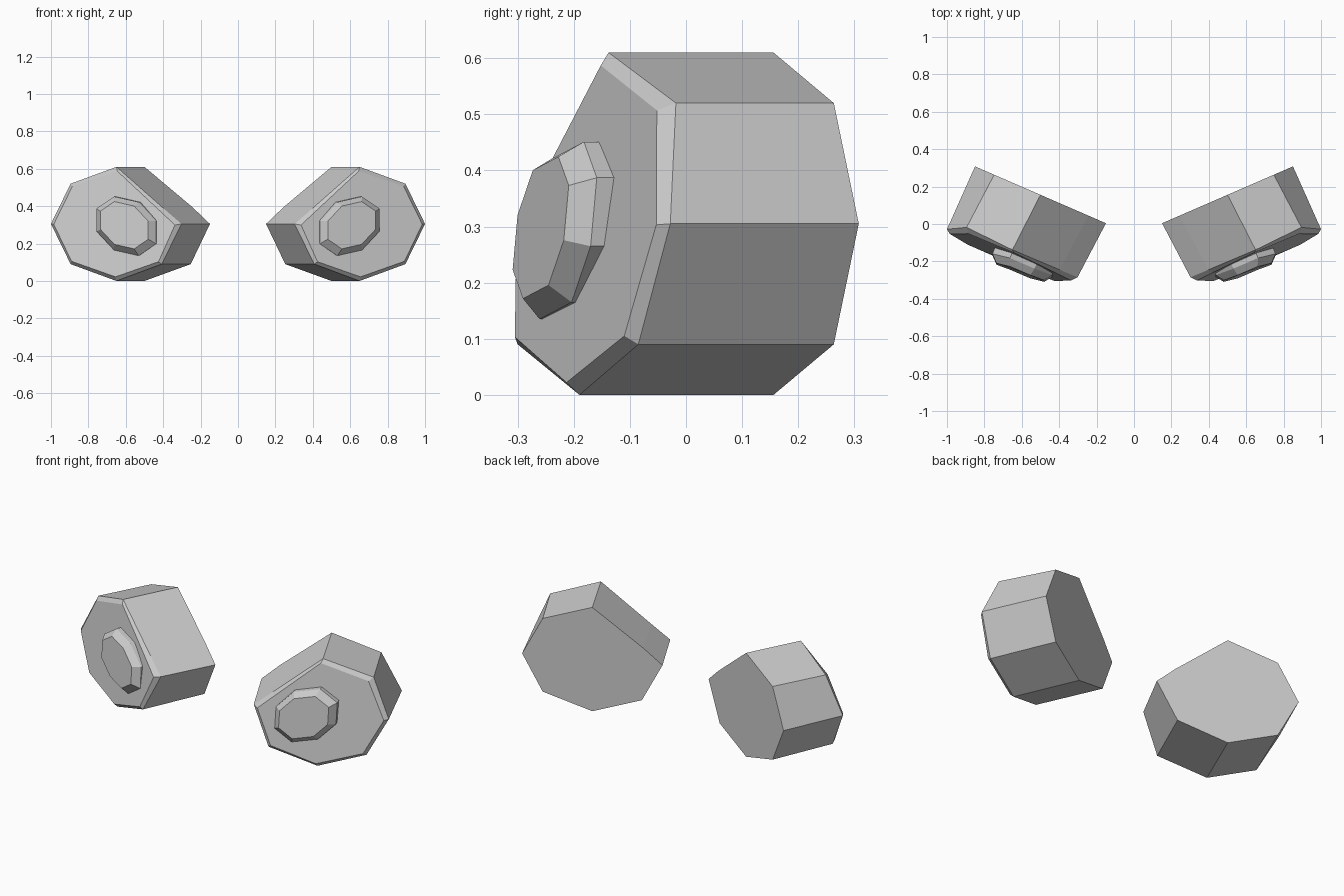
import bpy, bmesh
from mathutils import Vector

if "Cube" in bpy.data.objects:
    bpy.data.objects.remove(bpy.data.objects["Cube"])


def loft(name, rings, mirror):
    """Skin closed rings of equal length and cap both ends."""
    bm = bmesh.new()
    loops = [[bm.verts.new((p[0] * mirror, p[1], p[2])) for p in r] for r in rings]
    n = len(loops[0])
    for a, b in zip(loops, loops[1:]):
        for i in range(n):
            j = (i + 1) % n
            bm.faces.new((a[i], a[j], b[j], b[i]))
    bm.faces.new(loops[0])
    bm.faces.new(loops[-1])
    bmesh.ops.recalc_face_normals(bm, faces=bm.faces)
    me = bpy.data.meshes.new(name)
    bm.to_mesh(me)
    bm.free()
    ob = bpy.data.objects.new(name, me)
    bpy.context.collection.objects.link(ob)
    return ob


# Housing: upright back octagon with one flattened corner (x, z on a slanted plane)
back_xz = [(.50, .61), (.7475, .52), (.85, .305), (.7475, .09),
           (.50, 0), (.2525, .09), (.15, .305), (.244, .395)]
back = [(x, .156 + (x - .5) * .434, z) for x, z in back_xz]

# Slanted front rim, then the chamfered front face
rim = [(.65, -.138, .61), (.895, -.018, .52), (1.0, -.028, .305), (.895, -.085, .09),
       (.65, -.19, 0), (.408, -.30, .09), (.302, -.285, .305), (.397, -.245, .387)]
face = [(.645, -.152, .587), (.885, -.052, .507), (.985, -.053, .303), (.89, -.11, .105),
        (.655, -.213, .022), (.425, -.305, .103), (.337, -.302, .299), (.420, -.261, .377)]

# Raised octagonal button: half the offsets, the rest by point symmetry
half = [Vector(v) for v in ((.066, .0395, .158), (.16, .0625, .094),
                            (.159, .0515, -.028), (.066, .0175, -.128))]
offsets = half + [-v for v in half]


def ring(centre, scale):
    return [Vector(centre) + v * scale for v in offsets]


button = [ring((.583, -.185, .293), 1), ring((.597, -.2215, .293), 1),
          ring((.608, -.259, .298), .8)]

for side, m in (("right", 1), ("left", -1)):
    loft(side + "_housing", [back, rim, face], m)
    loft(side + "_button", button, m)
